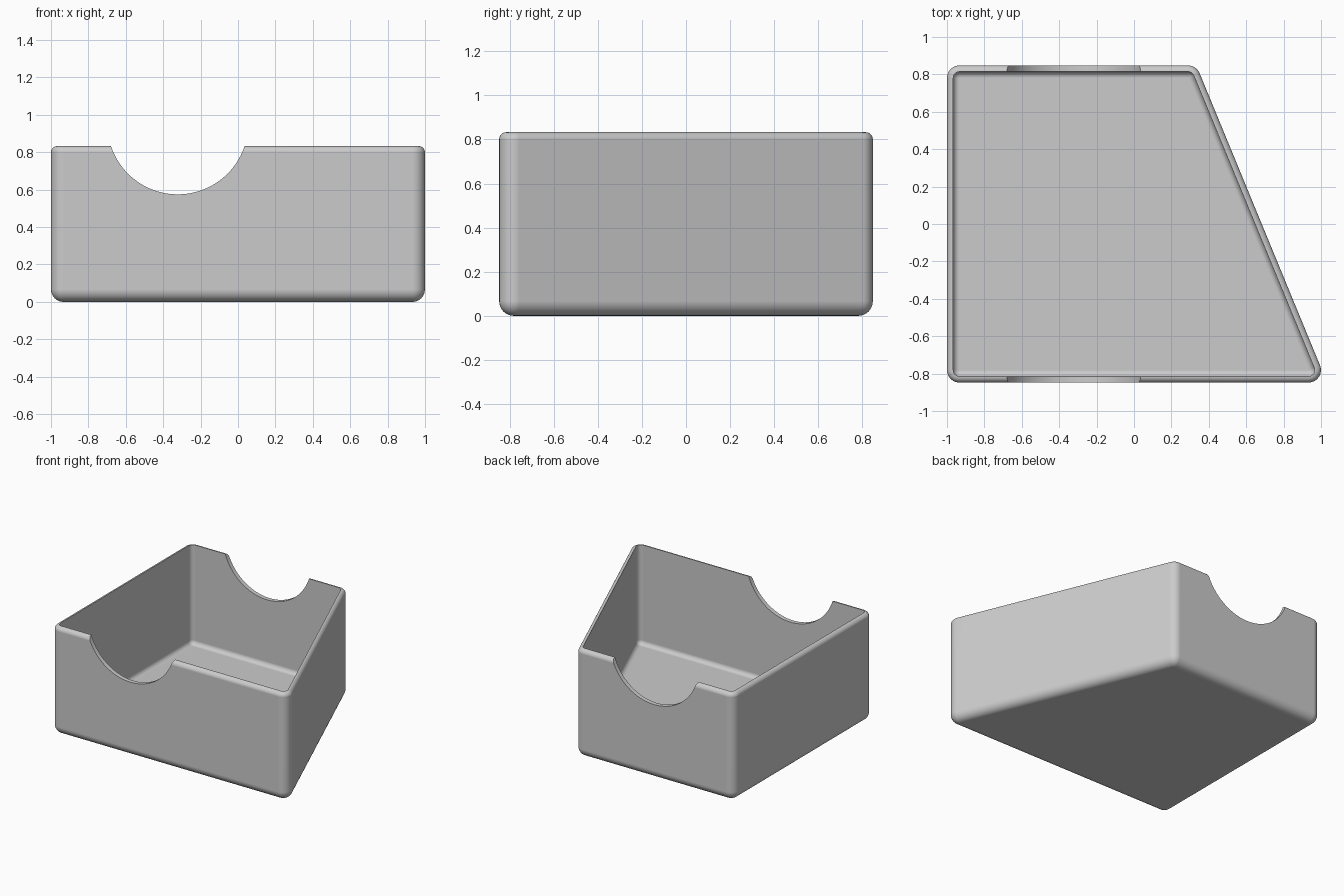
import bpy, bmesh, math

default = bpy.data.objects.get("Cube")
if default:
    bpy.data.objects.remove(default, do_unlink=True)

HEIGHT, WALL, ROUND, FLOOR = 0.833, 0.0333, 0.0667, 0.0667
ARC = 8            # steps per rounded corner
SLOPE = math.atan(0.413)

# Corner centres of the trapezoid plan, each with its start and end angle
CORNERS = [
    ((-0.933, -0.781), math.pi, 1.5 * math.pi),
    ((0.933, -0.781), 1.5 * math.pi, 2 * math.pi + SLOPE),
    ((0.289, 0.781), SLOPE, 0.5 * math.pi),
    ((-0.933, 0.781), 0.5 * math.pi, math.pi),
]


def ring(bm, radius, z):
    """One loop of the plan, with corners rounded by radius."""
    loop = []
    for (cx, cy), start, end in CORNERS:
        for i in range(ARC + 1):
            a = start + (end - start) * i / ARC
            loop.append(bm.verts.new((cx + radius * math.cos(a), cy + radius * math.sin(a), z)))
    return loop


def fillet(radius, z, size, start, end):
    """Quarter-circle profile points as (corner radius, height)."""
    steps = [start + (end - start) * i / ARC for i in range(ARC + 1)]
    return [(radius + size * math.cos(a), z + size * math.sin(a)) for a in steps]


# Wall section: round base, round outer rim, straight inside, filleted floor
half = math.pi / 2
inner = ROUND - WALL
profile = fillet(0, ROUND, ROUND, -half, 0)
profile += fillet(inner, HEIGHT - WALL, WALL, 0, half)
profile += fillet(0, FLOOR + inner, inner, 0, -half)

bm = bmesh.new()
loops = [ring(bm, r, z) for r, z in profile]
count = len(loops[0])
for low, high in zip(loops, loops[1:]):
    for i in range(count):
        j = (i + 1) % count
        bm.faces.new((low[i], low[j], high[j], high[i]))
bm.faces.new(loops[0][::-1])
bm.faces.new(loops[-1])
bmesh.ops.remove_doubles(bm, verts=bm.verts, dist=0.0005)
bmesh.ops.recalc_face_normals(bm, faces=bm.faces)
mesh = bpy.data.meshes.new("tray")
bm.to_mesh(mesh)
bm.free()
tray = bpy.data.objects.new("tray", mesh)
bpy.context.collection.objects.link(tray)

# Plain grey material
grey = bpy.data.materials.new("plain grey")
grey.use_nodes = True
colour = (0.6, 0.6, 0.6, 1)
grey.diffuse_color = colour
grey.node_tree.nodes["Principled BSDF"].inputs["Base Color"].default_value = colour
mesh.materials.append(grey)

# Round finger notches through the front and back walls
bpy.ops.mesh.primitive_cylinder_add(vertices=96, radius=0.376, depth=3,
                                    location=(-0.322, 0, 0.951), rotation=(half, 0, 0))
cutter = bpy.context.object
cutter.name = "notch_cutter"
cutter.data.materials.append(grey)

bpy.ops.object.select_all(action='DESELECT')
tray.select_set(True)
bpy.context.view_layer.objects.active = tray
notch = tray.modifiers.new("notches", 'BOOLEAN')
notch.operation = 'DIFFERENCE'
notch.solver = 'EXACT'
notch.object = cutter
bpy.ops.object.modifier_apply(modifier=notch.name)
bpy.data.objects.remove(cutter, do_unlink=True)

# Smooth fillets, crisp notch and inner rim edges
bpy.ops.object.shade_smooth_by_angle(angle=math.radians(35))
weighted = tray.modifiers.new("even_shading", 'WEIGHTED_NORMAL')
weighted.keep_sharp = True
